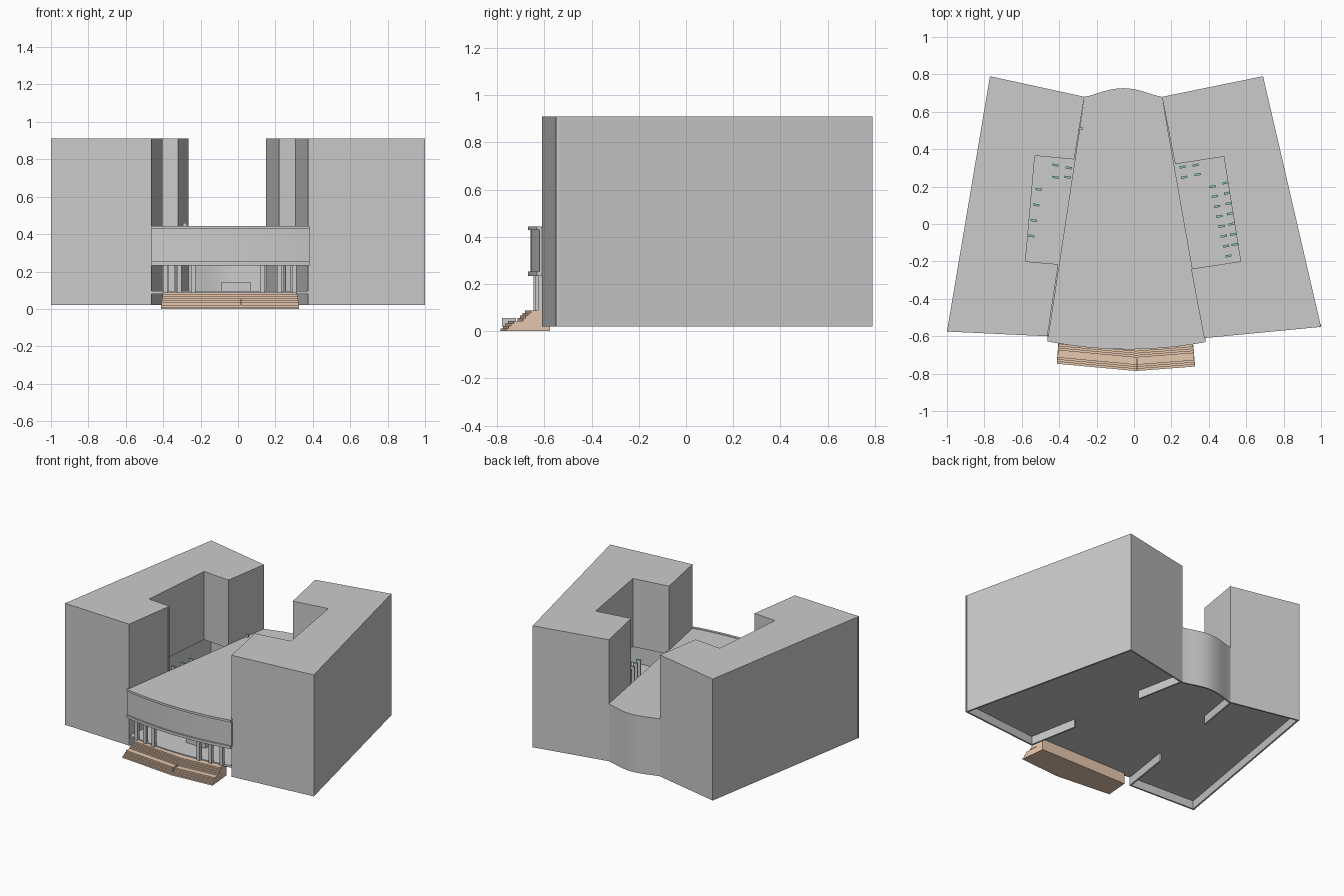
import bpy, bmesh, math
from mathutils import Vector

if "Cube" in bpy.data.objects:
    bpy.data.objects.remove(bpy.data.objects["Cube"])

tan = bpy.data.materials.new("tan_stone")
tan.diffuse_color = (0.80, 0.58, 0.43, 1)
tan.use_nodes = True
tan.node_tree.nodes["Principled BSDF"].inputs["Base Color"].default_value = tan.diffuse_color
green = bpy.data.materials.new("green_glass")
green.diffuse_color = (0.25, 0.6, 0.45, 1)
green.use_nodes = True
green.node_tree.nodes["Principled BSDF"].inputs["Base Color"].default_value = green.diffuse_color


def build(name, prisms, mat=None, smooth=False):
    """One object from a list of (outline, z0, z1) prisms."""
    bm = bmesh.new()
    for pts, z0, z1 in prisms:
        lo = [bm.verts.new((x, y, z0)) for x, y in pts]
        hi = [bm.verts.new((x, y, z1)) for x, y in pts]
        bm.faces.new(lo[::-1])
        bm.faces.new(hi)
        n = len(pts)
        for i in range(n):
            j = (i + 1) % n
            bm.faces.new((lo[i], lo[j], hi[j], hi[i]))
    bmesh.ops.recalc_face_normals(bm, faces=bm.faces)
    me = bpy.data.meshes.new(name)
    bm.to_mesh(me)
    bm.free()
    ob = bpy.data.objects.new(name, me)
    bpy.context.collection.objects.link(ob)
    if mat:
        me.materials.append(mat)
    if smooth:
        bpy.ops.object.select_all(action='DESELECT')
        ob.select_set(True)
        bpy.context.view_layer.objects.active = ob
        bpy.ops.object.shade_smooth_by_angle(angle=math.radians(30))
    return ob


def rect(x, y, w, d, a=0.0):
    c, s = math.cos(a), math.sin(a)
    return [(x + u * w / 2 * c - v * d / 2 * s, y + u * w / 2 * s + v * d / 2 * c)
            for u, v in ((-1, -1), (1, -1), (1, 1), (-1, 1))]


def front_arc(off=0.0, x0=-0.463, x1=0.382, n=16):
    xs = [x0 + (x1 - x0) * i / n for i in range(n + 1)]
    return [(x, -0.67 + off + 0.04 * ((x + 0.03) / 0.42) ** 2) for x in xs]


def back_arc(off=0.0, n=16):
    # flat flanks blending into a central bulge, running right to left
    pts = []
    for i in range(n + 1):
        t = i / n
        pts.append((0.15 - 0.415 * t, 0.68 + 0.046 * math.sin(math.pi * t) ** 1.3 + off))
    return pts


def band(a, b, z0, z1):
    return (a + b[::-1], z0, z1)


BASE, FLOOR, SOFFIT, HALL, TOP = 0.02, 0.095, 0.41, 0.44, 0.91
left = [(-1, -0.575), (-0.463, -0.6), (-0.405, -0.215), (-0.58, -0.2),
        (-0.53, 0.365), (-0.32, 0.345), (-0.265, 0.68), (-0.77, 0.79)]
right = [(0.375, -0.61), (1, -0.55), (0.69, 0.79), (0.15, 0.68),
         (0.22, 0.32), (0.48, 0.36), (0.57, -0.2), (0.305, -0.24)]


# Wings: hollow walls, roof, and soffit; court walls stop above the open ground floor
def wing(name, pts, raised):
    walls = []
    for i, p in enumerate(pts):
        p, q = Vector(p), Vector(pts[(i + 1) % len(pts)])
        d = (q - p).normalized()
        n = Vector((-d.y, d.x)) * 0.012
        walls.append(([tuple(v) for v in (p, q, q + n, p + n)],
                      SOFFIT if i in raised else BASE, TOP - 0.01))
    build(name + "_walls", walls)
    build(name + "_roof", [(pts, TOP - 0.01, TOP)])
    build(name + "_soffit", [(pts, SOFFIT, SOFFIT + 0.01)])


wing("left_wing", left, (2, 3, 4))
wing("right_wing", right, (4, 5, 6))

# Ground floor slab over the whole footprint
foot = [left[0], left[1]] + front_arc(0.03) + right[:4] + back_arc()[1:-1] + [left[6], left[7]]
build("ground_floor", [([(x * 0.994, y * 0.994) for x, y in foot], 0.08, FLOOR)])

# Central hall: roof, curved rear wall, curved front wall with projecting slabs
build("hall_roof", [(front_arc() + back_arc(), HALL - 0.012, HALL)])
build("hall_rear_wall", [band(back_arc(), back_arc(-0.012), BASE, HALL - 0.012)], smooth=True)
build("hall_front_wall", [band(front_arc(0.012), front_arc(0.035), 0.25, HALL - 0.012)], smooth=True)
build("hall_lower_slab", [band(front_arc(), [(-0.463, -0.59), (-0.42, -0.3), (0.315, -0.3), (0.378, -0.6)],
                               0.233, 0.253)])
build("front_parapet_lip", [band(front_arc(), front_arc(0.02), HALL, HALL + 0.004)])

# Portico columns
cols = []
for x in (-0.39, -0.315, -0.24, 0.13, 0.22, 0.30):
    y = -0.67 + 0.03 + 0.04 * ((x + 0.03) / 0.42) ** 2
    cols.append((rect(x, y, 0.024, 0.024), 0.075, 0.235))
build("portico_columns", cols)
build("lobby_desk", [(rect(-0.01, -0.45, 0.16, 0.05), FLOOR, 0.142)])
build("roof_vent", [(rect(-0.285, 0.51, 0.025, 0.012), HALL, HALL + 0.02)])

# Front steps: lower flight, landing, upper flight
steps = []
for i in range(8):
    d = 0.011 * i + (0.028 if i > 3 else 0)
    t = 0.0015 * i
    steps.append(([(-0.413 + t, -0.747 + d), (0.01, -0.786 + d), (0.327 - t, -0.762 + d),
                   (0.31, -0.575), (-0.40, -0.575)], 0.011 * i, 0.011 * (i + 1)))
build("front_steps", steps, tan)
build("steps_handrail", [(rect(0.015, -0.75, 0.005, 0.06), 0.02, 0.055)])

# Court piers with green caps
spots = [(-0.42, 0.315), (-0.35, 0.30), (-0.42, 0.25), (-0.355, 0.25)]
spots += [(-0.51 - 0.013 * i, 0.185 - 0.083 * i) for i in range(4)]
spots += [(0.26, 0.305), (0.33, 0.315), (0.268, 0.25), (0.34, 0.265)]
spots += [(0.42 + 0.012 * i, 0.20 - 0.053 * i) for i in range(8)]
spots += [(0.49 + 0.008 * i, 0.22 - 0.055 * i) for i in range(7)]
tilt = {True: -0.15, False: 0.18}
build("court_piers", [(rect(x, y, 0.032, 0.01, tilt[x < 0]), FLOOR, 0.34) for x, y in spots])
build("court_pier_caps", [(rect(x, y, 0.034, 0.012, tilt[x < 0]), 0.34, 0.345) for x, y in spots], green)
